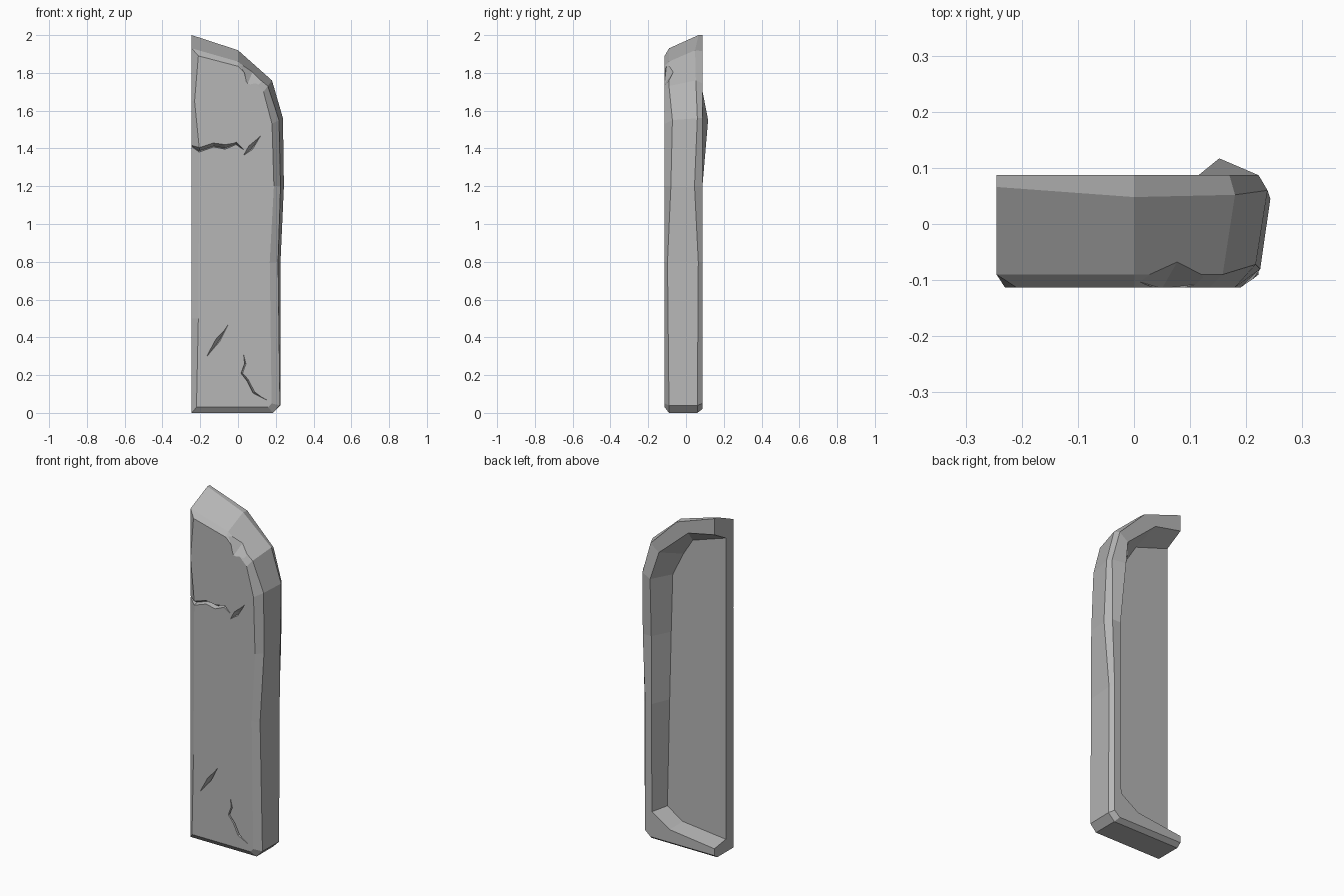
import bpy
import bmesh
from mathutils import Vector

if "Cube" in bpy.data.objects:
    bpy.data.objects.remove(bpy.data.objects["Cube"], do_unlink=True)

stone = bpy.data.materials.new("grey stone")
stone.use_nodes = True
GREY = (0.47, 0.47, 0.47, 1)
stone.diffuse_color = GREY
stone.node_tree.nodes["Principled BSDF"].inputs["Base Color"].default_value = GREY

LEFT, FRONT, BACK, PANEL = -0.245, -0.113, 0.087, -0.02


def make_object(name, bm):
    bmesh.ops.recalc_face_normals(bm, faces=bm.faces[:])
    mesh = bpy.data.meshes.new(name)
    bm.to_mesh(mesh)
    bm.free()
    mesh.materials.append(stone)
    obj = bpy.data.objects.new(name, mesh)
    bpy.context.scene.collection.objects.link(obj)
    return obj


def ring(bm, outline, depth, bumps={}):
    """Outline of (x, z) points at one depth, with a few points shifted in y."""
    return [bm.verts.new((x, depth + bumps.get(i, 0), z)) for i, (x, z) in enumerate(outline)]


def bridge(bm, a, b):
    for i in range(len(a) - 1):
        bm.faces.new((a[i], a[i + 1], b[i + 1], b[i]))


# Outlines run from the bottom of the open side, round the curved side, to the top
back_edge = [(LEFT, .02), (.17, .02), (.205, .05), (.205, .8), (.22, 1.2),
             (.222, 1.56), (.17, 1.745), (0, 1.915), (LEFT, 2)]
back_bevel = [(LEFT, 0), (.185, 0), (.225, .04), (.225, .8), (.243, 1.2),
              (.238, 1.56), (.18, 1.76), (0, 1.92), (LEFT, 2)]
front_bevel = [(LEFT, 0), (.185, 0), (.222, .04), (.212, .8), (.225, 1.2),
               (.217, 1.55), (.158, 1.73), (0, 1.86), (LEFT, 1.93)]
front_edge = [(-.22, .03), (.16, .03), (.178, .05), (.168, .8), (.19, 1.2),
              (.18, 1.53), (.135, 1.7), (0, 1.835), (-.21, 1.89)]
rim_inner = [(LEFT, .06), (.045, .095), (.16, .17), (.165, .8), (.165, 1.2),
             (.152, 1.55), (.115, 1.705), (-.075, 1.87), (LEFT, 1.905)]
panel_edge = [(LEFT, .075), (.035, .105), (.135, .17), (.12, .8), (.11, 1.2),
              (.1, 1.54), (.03, 1.68), (-.03, 1.775), (LEFT, 1.845)]
# Worn bevel along the straight side
worn_side = [(-.23, 1.65), (-.205, 1.4), (-.21, .5)]

bm = bmesh.new()
a = ring(bm, back_edge, BACK)
b = ring(bm, back_bevel, .06, {3: .005, 4: -.015, 6: -.008, 7: -.012, 8: .006})
c = ring(bm, front_bevel, -.09, {3: -.008, 4: .01, 5: .018})
d = ring(bm, front_edge, FRONT)
e = ring(bm, rim_inner, BACK, {5: .03})
f = ring(bm, panel_edge, PANEL)
for outer, inner in ((a, b), (b, c), (c, d), (a, e), (e, f)):
    bridge(bm, outer, inner)
c_side = ring(bm, [(LEFT, z) for x, z in worn_side], -.09)
d_side = ring(bm, worn_side, FRONT)
bridge(bm, [c[-1]] + c_side + [c[0]], [d[-1]] + d_side + [d[0]])
bm.faces.new(d + d_side)                       # front face
bm.faces.new(f)                                # recessed back panel
bm.faces.new([a[-1], b[-1], c[-1]] + c_side    # open straight side
             + [c[0], b[0], a[0], e[0], f[0], f[-1], e[-1]])
slab = make_object("stone_door_half", bm)


def crack_cutter(path, depth):
    """V-shaped wedge along a path of (x, z, half width)."""
    bm = bmesh.new()
    rows = []
    for i, (x, z, w) in enumerate(path):
        p, q = path[max(i - 1, 0)], path[min(i + 1, len(path) - 1)]
        along = Vector((q[0] - p[0], 0, q[1] - p[1])).normalized()
        side = Vector((-along.z, 0, along.x)) * w
        mid = Vector((x, FRONT - .01, z))
        end = i in (0, len(path) - 1) and x > LEFT
        bottom = Vector((x, FRONT + (.002 if end else depth), z)) - side * .5
        rows.append([bm.verts.new(v) for v in (mid + side, mid - side, bottom)])
    for r, s in zip(rows, rows[1:]):
        for k in range(3):
            n = (k + 1) % 3
            bm.faces.new((r[k], r[n], s[n], s[k]))
    bm.faces.new(rows[0])
    bm.faces.new(rows[-1])
    return make_object("crack_cutter", bm)


# Cracks and gouges in the front
cutters = [
    crack_cutter([(-.26, 1.43, .016), (-.205, 1.395, .016), (-.13, 1.42, .014),
                  (-.07, 1.41, .016), (-.01, 1.428, .008), (.03, 1.395, .003)], .03),
    crack_cutter([(.03, 1.365, .003), (.065, 1.405, .018), (.12, 1.47, .003)], .03),
    crack_cutter([(-.165, .3, .003), (-.11, .385, .018), (-.055, .465, .003)], .02),
    crack_cutter([(.03, .31, .002), (.04, .26, .007), (.022, .21, .008), (.055, .17, .009),
                  (.085, .11, .01), (.15, .07, .002)], .012),
]

# Chip knocked out of the upper curved corner
bm = bmesh.new()
for p in ((0, -.1, 1.862), (.17, -.1, 1.735), (.09, -.045, 1.835),
          (.05, -.115, 1.74), (.075, -.085, 1.785), (.15, -.2, 1.95)):
    bm.verts.new(p)
hull = bmesh.ops.convex_hull(bm, input=bm.verts[:])
loose = [v for v in bm.verts if not v.link_faces]
bmesh.ops.delete(bm, geom=loose, context='VERTS')
cutters.append(make_object("chip_cutter", bm))

for cutter in cutters:
    cutter.hide_render = True
    mod = slab.modifiers.new("cut", 'BOOLEAN')
    mod.operation = 'DIFFERENCE'
    mod.solver = 'EXACT'
    mod.object = cutter

# Bake the cuts and drop the helpers
graph = bpy.context.evaluated_depsgraph_get()
baked = bpy.data.meshes.new_from_object(slab.evaluated_get(graph))
slab.modifiers.clear()
slab.data = baked
for cutter in cutters:
    bpy.data.objects.remove(cutter, do_unlink=True)
slab.data.shade_flat()
